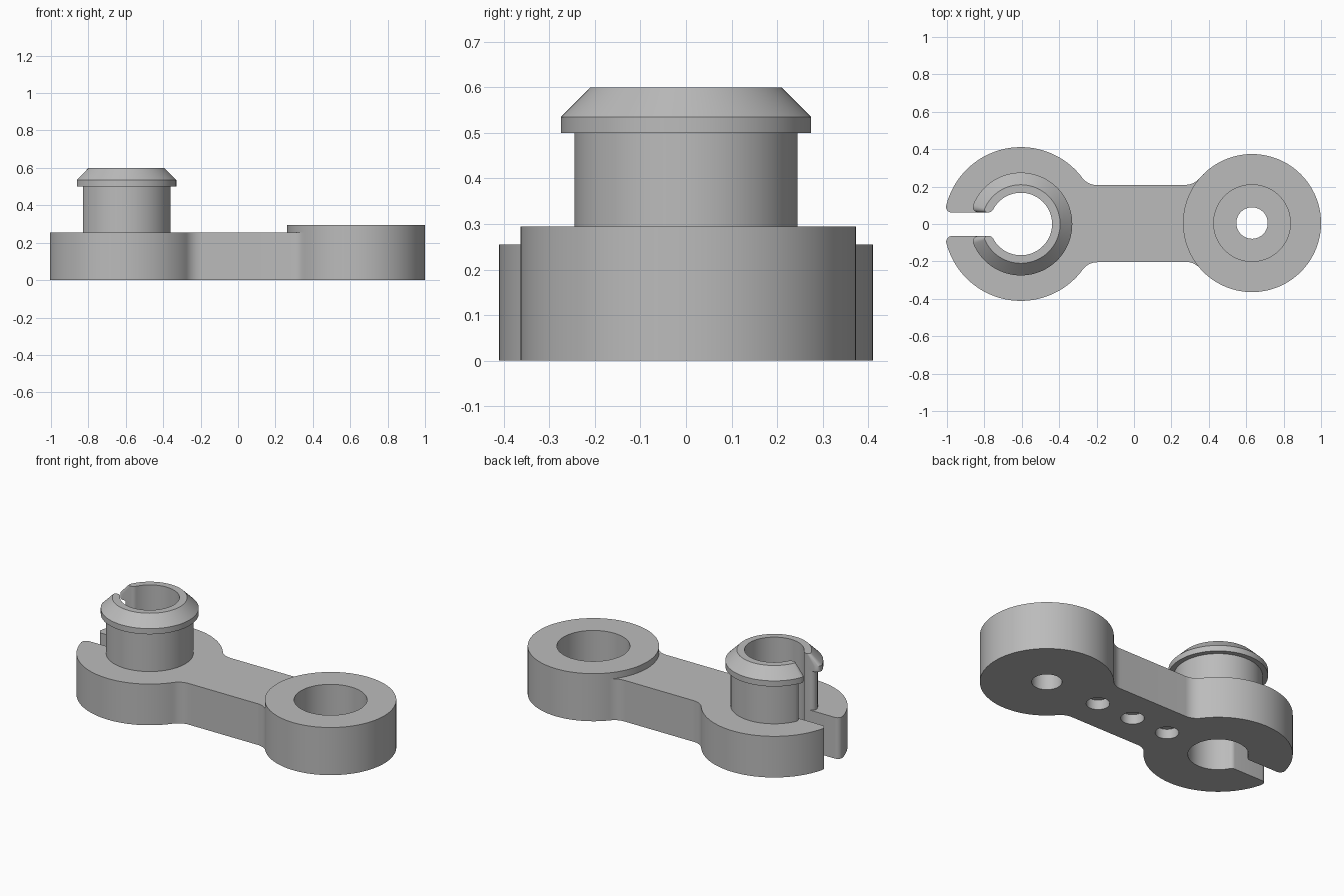
import bpy, bmesh, math
from mathutils import Matrix, Vector

if "Cube" in bpy.data.objects:
    bpy.data.objects.remove(bpy.data.objects["Cube"])

PIN_X, BOSS_X = -0.605, 0.631      # axes of the two round ends
BORE, SLOT, BAR = 0.167, 0.063, 0.206   # bore radius, slot half width, bar half width
DECK, BOSS_TOP = 0.255, 0.295

grey = bpy.data.materials.new("grey plastic")
grey.diffuse_color = (0.5, 0.5, 0.5, 1)
grey.use_nodes = True
grey.node_tree.nodes["Principled BSDF"].inputs["Base Color"].default_value = grey.diffuse_color


def arc(cx, cy, r, a0, a1, n):
    return [(cx + r * math.cos(a0 + (a1 - a0) * i / n),
             cy + r * math.sin(a0 + (a1 - a0) * i / n)) for i in range(n + 1)]


def split_ring_half(R, f_out, end_angle=0.0):
    """Upper half of a slotted ring: bore, two rounded slot corners, outside."""
    f = 0.03
    xi = -math.sqrt((BORE + f) ** 2 - (SLOT + f) ** 2)
    ai = math.atan2(SLOT + f, xi)
    xo = -math.sqrt((R - f_out) ** 2 - (SLOT + f_out) ** 2)
    ao = math.atan2(SLOT + f_out, xo)
    pts = arc(0, 0, BORE, 0, ai, 48)
    pts += arc(xi, SLOT + f, f, ai - math.pi, -math.pi / 2, 8)[1:]
    pts += arc(xo, SLOT + f_out, f_out, 1.5 * math.pi, ao, 10)
    pts += arc(0, 0, R, ao, end_angle, 56)[1:]
    return [(x + PIN_X, y) for x, y in pts]


def mirrored(half):
    return half + [(x, -y) for x, y in reversed(half) if y > 1e-5]


def loft(name, sections, bottom=True):
    bm = bmesh.new()
    rings = [[bm.verts.new((x, y, z)) for x, y in pts] for pts, z in sections]
    for a, b in zip(rings, rings[1:]):
        for i in range(len(a)):
            j = (i + 1) % len(a)
            bm.faces.new((a[i], a[j], b[j], b[i]))
    if bottom:
        bm.faces.new(list(reversed(rings[0])))
    bm.faces.new(rings[-1])
    bmesh.ops.recalc_face_normals(bm, faces=bm.faces[:])
    me = bpy.data.meshes.new(name)
    bm.to_mesh(me)
    bm.free()
    me.materials.append(grey)
    ob = bpy.data.objects.new(name, me)
    bpy.context.collection.objects.link(ob)
    return ob


def cylinder(name, x, r, z0, z1, n=96):
    pts = arc(x, 0, r, 0, 2 * math.pi, n)[:-1]
    return loft(name, [(pts, z0), (pts, z1)])


def boolean(ob, other, op):
    bpy.ops.object.select_all(action='DESELECT')
    ob.select_set(True)
    bpy.context.view_layer.objects.active = ob
    m = ob.modifiers.new("cut", 'BOOLEAN')
    m.operation, m.object, m.solver = op, other, 'EXACT'
    bpy.ops.object.modifier_apply(modifier=m.name)
    bpy.data.objects.remove(other)


# Base plate: slotted round end blending into the bar, ending inside the boss
R, RB, g = 0.411, 0.369, 0.1
dl = math.sqrt((R + g) ** 2 - (BAR + g) ** 2)
dr = math.sqrt((RB + g) ** 2 - (BAR + g) ** 2)
al, ar = math.atan2(BAR + g, dl), math.atan2(BAR + g, -dr)
half = split_ring_half(R, 0.03, al)
half += arc(PIN_X + dl, BAR + g, g, al + math.pi, 1.5 * math.pi, 12)[1:]
half += arc(BOSS_X - dr, BAR + g, g, -math.pi / 2, ar - math.pi, 12)
outline = mirrored(half)
base = loft("link_body", [(outline, 0), (outline, DECK)])

# Boss with counterbore and through hole
boolean(base, cylinder("boss", BOSS_X, RB, 0, BOSS_TOP, 128), 'UNION')
boolean(base, cylinder("counterbore", BOSS_X, 0.205, 0.1, 0.4), 'DIFFERENCE')
boolean(base, cylinder("through_hole", BOSS_X, 0.084, -0.1, 0.2, 64), 'DIFFERENCE')

# Three blind holes under the bar
for x in (-0.236, 0.013, 0.262):
    boolean(base, cylinder("blind_hole", x, 0.065, -0.1, 0.06, 48), 'DIFFERENCE')

# Snap pin: split tube with a chamfered lip
tube, lip, tip = (mirrored(split_ring_half(r, f)) for r, f in
                  ((0.245, 0.03), (0.275, 0.03), (0.21, 0.015)))
pin = loft("snap_pin", [(tube, DECK), (tube, 0.5), (lip, 0.5), (lip, 0.535), (tip, 0.6)],
           bottom=False)

# Slight turn about the pin axis, then smooth shading with sharp edges
pivot = Vector((PIN_X, 0, 0))
turn = Matrix.Translation(pivot) @ Matrix.Rotation(0.004, 4, 'Z') @ Matrix.Translation(-pivot)
bpy.ops.object.select_all(action='DESELECT')
for ob in (base, pin):
    ob.data.transform(turn)
    ob.select_set(True)
bpy.context.view_layer.objects.active = base
bpy.ops.object.shade_smooth_by_angle(angle=math.radians(30))
